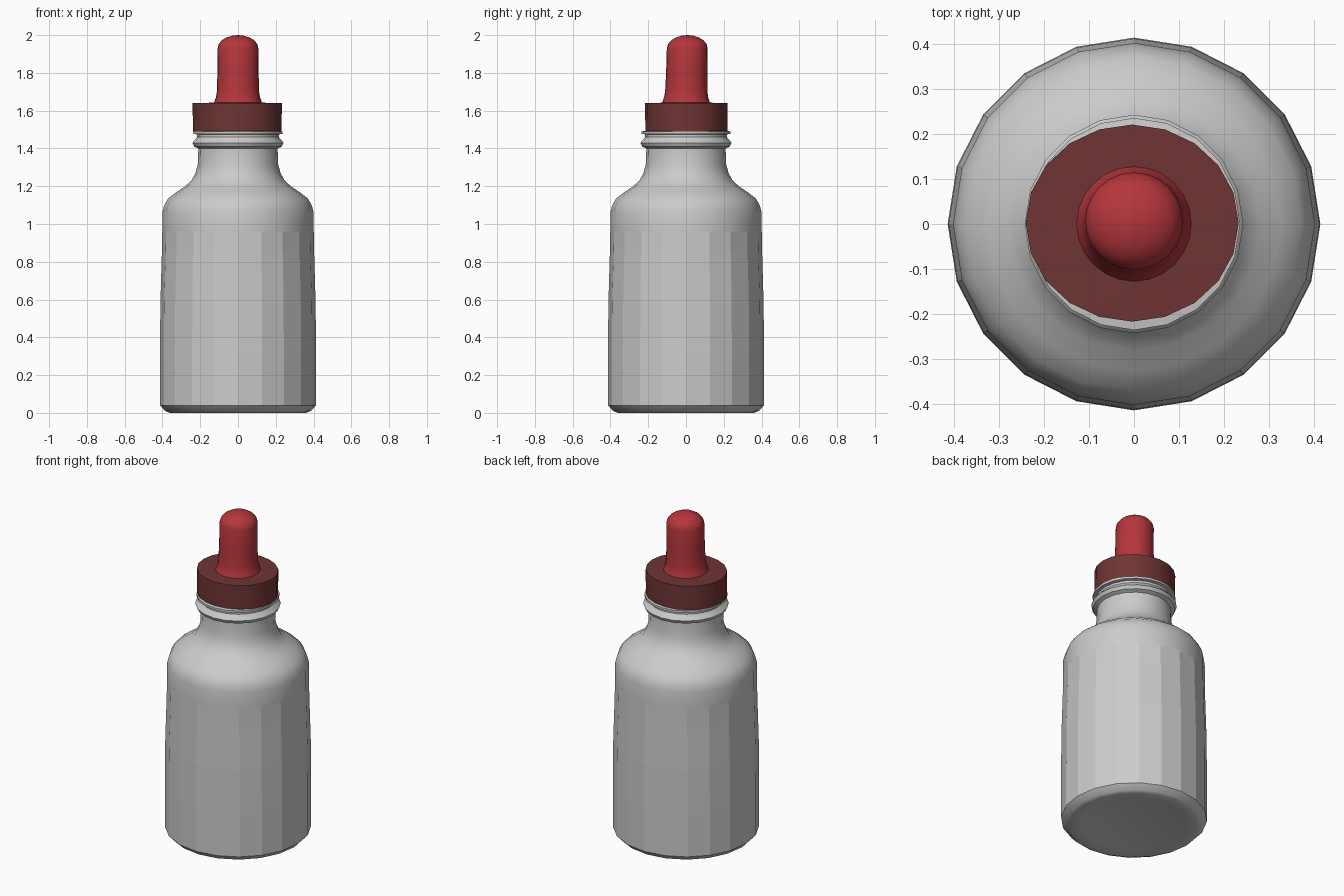
import bpy, bmesh, math

if "Cube" in bpy.data.objects:
    bpy.data.objects.remove(bpy.data.objects["Cube"])


def lathe(name, profile, sides, color=None, scale_y=1.0, centre=(0.0, 0.0), flat_range=None):
    """Revolve (radius, z) points around z; radius 0 makes a pole."""
    bm = bmesh.new()
    rings = []
    for r, z in profile:
        n = 1 if r == 0 else sides
        rings.append([bm.verts.new((r * math.cos(2 * math.pi * i / sides) + centre[0],
                                    r * math.sin(2 * math.pi * i / sides) * scale_y + centre[1], z))
                      for i in range(n)])
    for a, b in zip(rings, rings[1:]):
        for i in range(sides):
            j = (i + 1) % sides
            quad = [a[i % len(a)], a[j % len(a)], b[j % len(b)], b[i % len(b)]]
            bm.faces.new(list(dict.fromkeys(quad)))
    bmesh.ops.recalc_face_normals(bm, faces=bm.faces)
    mesh = bpy.data.meshes.new(name)
    bm.to_mesh(mesh)
    bm.free()
    obj = bpy.data.objects.new(name, mesh)
    bpy.context.collection.objects.link(obj)
    bpy.ops.object.select_all(action='DESELECT')
    obj.select_set(True)
    bpy.context.view_layer.objects.active = obj
    bpy.ops.object.shade_smooth_by_angle(angle=math.radians(35))
    if flat_range:
        for p in mesh.polygons:
            if flat_range[0] < p.center.z < flat_range[1]:
                p.use_smooth = False
    if color:
        mat = bpy.data.materials.new(name)
        mat.diffuse_color = (*color, 1)
        mat.use_nodes = True
        mat.node_tree.nodes["Principled BSDF"].inputs["Base Color"].default_value = mat.diffuse_color
        mesh.materials.append(mat)
    return obj


# Bottle: dished base, faceted wall, smooth shoulder and neck with bead and lip
lathe("bottle", [
    (0, 0.03), (0.10, 0.025), (0.30, 0.012), (0.36, 0.0), (0.385, 0.01), (0.413, 0.04),
    (0.413, 0.30), (0.411, 0.58), (0.403, 0.85), (0.401, 0.96), (0.401, 1.06),
    (0.39, 1.10), (0.37, 1.135), (0.325, 1.17), (0.28, 1.20), (0.247, 1.23),
    (0.225, 1.27), (0.212, 1.32), (0.21, 1.40), (0.232, 1.41), (0.242, 1.43),
    (0.225, 1.448), (0.216, 1.46), (0.216, 1.474), (0.235, 1.477), (0.235, 1.49),
    (0.20, 1.495), (0.20, 1.60), (0, 1.60)], 20, flat_range=(0.04, 0.96))

# Screw cap, slightly oval
lathe("cap", [(0.18, 1.49), (0.235, 1.49), (0.236, 1.64), (0.10, 1.643), (0, 1.643)], 20,
      (0.16, 0.035, 0.035), scale_y=0.925, centre=(-0.004, 0.002))

# Rubber dropper bulb with flared foot, leaning slightly to the back
bulb = lathe("dropper_bulb", [
    (0.13, 1.635), (0.126, 1.645), (0.117, 1.67), (0.112, 1.70), (0.109, 1.80), (0.108, 1.93),
    (0.102, 1.953), (0.085, 1.973), (0.06, 1.988), (0.03, 1.997), (0, 2.0)], 24,
    (0.46, 0.037, 0.045))
for v in bulb.data.vertices:
    v.co.y += 0.008 * (v.co.z - 1.635) / 0.365
